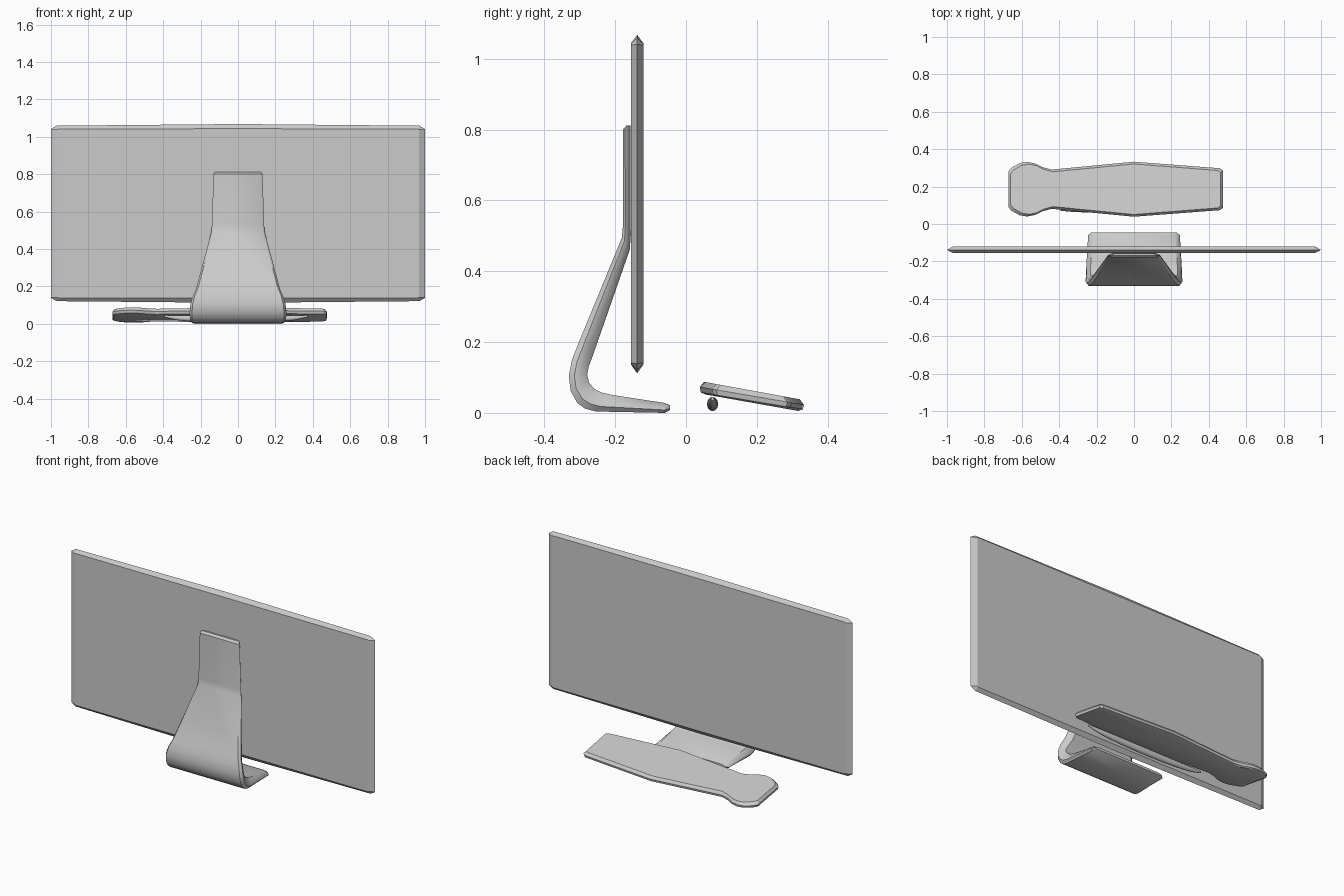
import bpy, bmesh, math

if "Cube" in bpy.data.objects:
    bpy.data.objects.remove(bpy.data.objects["Cube"])


def loft(name, rings, angle=30):
    """Skin a closed solid through rings with equal point counts."""
    bm = bmesh.new()
    loops = [[bm.verts.new(p) for p in ring] for ring in rings]
    n = len(loops[0])
    for a, b in zip(loops, loops[1:]):
        for i in range(n):
            j = (i + 1) % n
            bm.faces.new((a[i], a[j], b[j], b[i]))
    bm.faces.new(loops[0])
    bm.faces.new(loops[-1])
    bmesh.ops.recalc_face_normals(bm, faces=bm.faces)
    mesh = bpy.data.meshes.new(name)
    bm.to_mesh(mesh)
    bm.free()
    ob = bpy.data.objects.new(name, mesh)
    bpy.context.collection.objects.link(ob)
    bpy.ops.object.select_all(action='DESELECT')
    ob.select_set(True)
    bpy.context.view_layer.objects.active = ob
    bpy.ops.object.shade_smooth_by_angle(angle=math.radians(angle))
    return ob


# Screen: thin panel with a ridged rim, clipped corners and slightly bowed long edges
def panel_ring(y, hx, hz, clip, bow):
    right = [(0, hz + bow), (hx - clip, hz), (hx, hz - clip * 0.6),
             (hx, -hz + clip * 0.6), (hx - clip, -hz), (0, -hz - bow)]
    pts = right + [(-x, z) for x, z in right[-2:0:-1]]
    return [(x, y, 0.59 + z) for x, z in pts]


loft("screen", [panel_ring(-0.156, 0.967, 0.452, 0.006, 0.001),
                panel_ring(-0.138, 1.0, 0.469, 0.03, 0.009),
                panel_ring(-0.120, 0.967, 0.452, 0.006, 0.001)], 15)

# Stand: bent plate, each station = outer (y, z), inner (y, z), half width
stations = [
    (-.168, .812, -.157, .812, .122), (-.178, .800, -.157, .800, .131),
    (-.178, .530, -.156, .500, .140), (-.181, .495, -.159, .460, .144),
    (-.305, .194, -.262, .165, .225), (-.322, .150, -.275, .130, .243),
    (-.331, .105, -.279, .108, .254), (-.326, .062, -.274, .086, .258),
    (-.307, .028, -.259, .068, .258), (-.285, .012, -.237, .057, .257),
    (-.255, .004, -.210, .051, .256), (-.060, .000, -.060, .028, .245),
    (-.045, .008, -.045, .022, .228)]
rings = []
for oy, oz, iy, iz, w in stations:
    def at(t, hw):
        return hw, oy + (iy - oy) * t, oz + (iz - oz) * t
    side = [at(0, w - .012), at(.3, w), at(.6, w - .004), at(1, w - .025)]
    rings.append(side + [(-x, y, z) for x, y, z in reversed(side)])
loft("stand", rings, 35)

# Keyboard: waisted outline (x, half depth), tilted and bevelled
outline = [(-.672, .095), (-.655, .115), (-.610, .140), (-.570, .146),
           (-.530, .138), (-.490, .118), (-.440, .105), (0, .147),
           (.460, .112), (.475, .100)]
CX, CY = -0.098, 0.186


def key_ring(inset, z0, y0, slope):
    k = 1 - inset / 0.573
    half = [(CX + (x - CX) * k, h - inset) for x, h in outline]
    pts = [(x, CY + h) for x, h in half] + [(x, CY - h) for x, h in reversed(half)]
    return [(x, y, z0 + slope * (y - y0)) for x, y in pts]


loft("keyboard", [key_ring(.016, .053, .05, -.178),
                  key_ring(.003, .058, .04, -.165),
                  key_ring(0, .073, .04, -.172),
                  key_ring(.012, .088, .05, -.183)], 30)

# Keyboard foot: rounded bar under the raised edge, tapering to both ends
rings = []
for i in range(13):
    t = -0.98 + 1.96 * i / 12
    r = (1 - t * t) ** 0.4
    rings.append([(-0.01 + 0.39 * t,
                   0.075 + 0.016 * r * math.cos(a * math.pi / 6),
                   0.046 - 0.021 * r + 0.02 * r * math.sin(a * math.pi / 6))
                  for a in range(12)])
loft("keyboard_foot", rings, 40)
